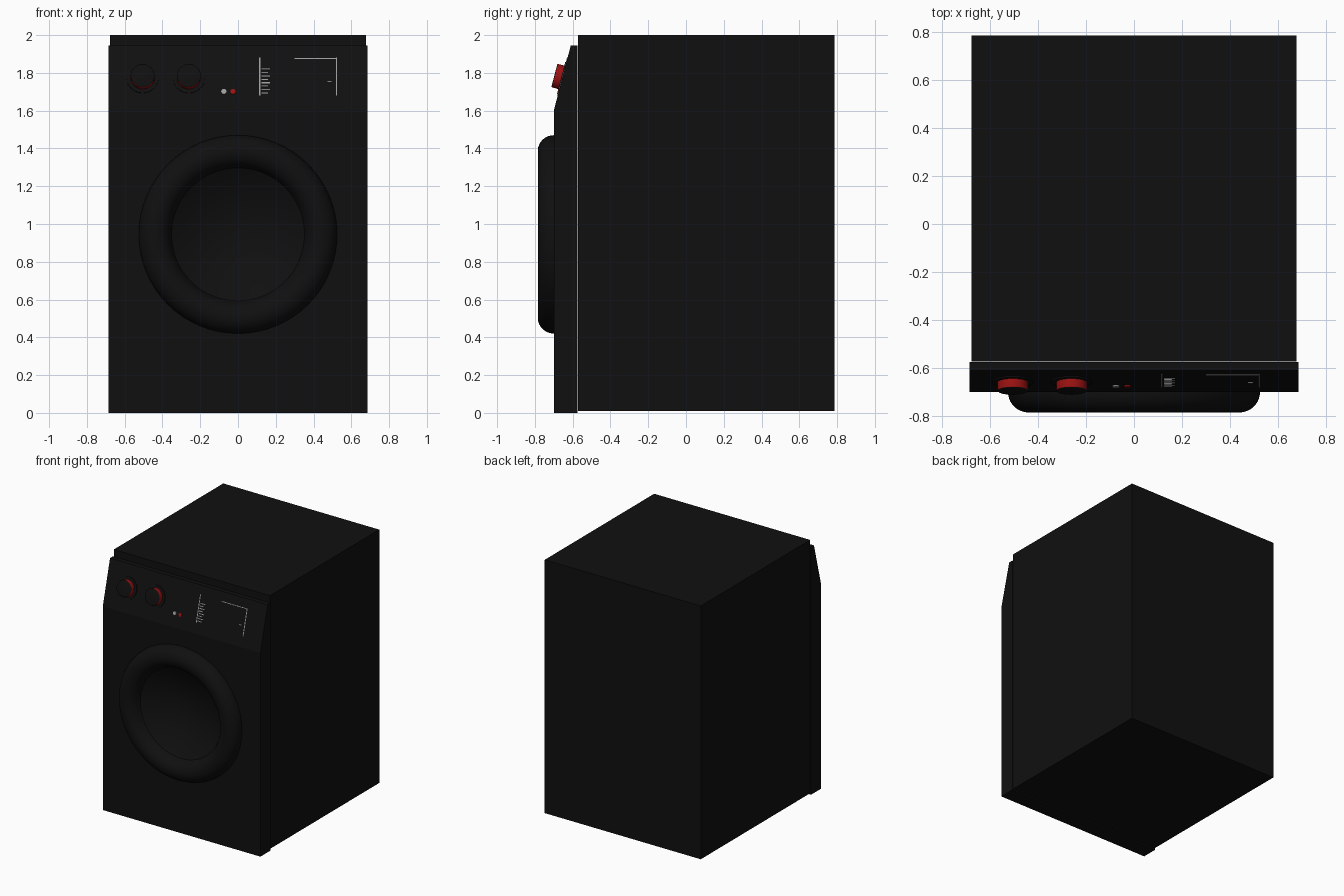
import bpy, bmesh, math
from mathutils import Matrix, Vector

if "Cube" in bpy.data.objects:
    bpy.data.objects.remove(bpy.data.objects["Cube"])


def material(name, col):
    m = bpy.data.materials.new(name)
    m.diffuse_color = (*col, 1)
    m.use_nodes = True
    m.node_tree.nodes["Principled BSDF"].inputs["Base Color"].default_value = m.diffuse_color
    return m


BLACK = material("black", (0.005, 0.005, 0.005))
RED = material("red", (0.33, 0.006, 0.006))
GREY = material("grey", (0.35, 0.35, 0.35))


def finish(name, bm, *mats, smooth=False):
    bmesh.ops.recalc_face_normals(bm, faces=bm.faces)
    me = bpy.data.meshes.new(name)
    bm.to_mesh(me)
    bm.free()
    ob = bpy.data.objects.new(name, me)
    bpy.context.collection.objects.link(ob)
    for m in mats:
        me.materials.append(m)
    if smooth:
        bpy.ops.object.select_all(action='DESELECT')
        ob.select_set(True)
        bpy.context.view_layer.objects.active = ob
        bpy.ops.object.shade_smooth_by_angle(angle=math.radians(35))
    return ob


def box(name, lo, hi, mat):
    bm = bmesh.new()
    size = [b - a for a, b in zip(lo, hi)]
    mid = [(a + b) / 2 for a, b in zip(lo, hi)]
    bmesh.ops.create_cube(bm, size=1, matrix=Matrix.Translation(mid) @ Matrix.Diagonal((*size, 1)))
    return finish(name, bm, mat)


def disc(name, r, depth, mats, bevel=0):
    """Cylinder standing on local z = 0, cap coloured by mats[-1]."""
    bm = bmesh.new()
    bmesh.ops.create_cone(bm, cap_ends=True, segments=40, radius1=r, radius2=r, depth=depth,
                          matrix=Matrix.Translation((0, 0, depth / 2)))
    if bevel:
        edges = [e for e in bm.edges if all(v.co.z > depth * 0.9 for v in e.verts)]
        bmesh.ops.bevel(bm, geom=edges, offset=bevel, segments=3, profile=0.5, affect='EDGES')
    bm.normal_update()
    for f in bm.faces:
        f.material_index = len(mats) - 1 if f.normal.z > 0.3 else 0
    return finish(name, bm, *mats, smooth=True)


# Control panel slope
TILT = math.atan2(0.09, 0.345)


def on_slope(ob, x, z, lift=0):
    """Place an object so its local z points out of the sloped panel."""
    y = -0.70 + (z - 1.6) * math.tan(TILT)
    n = Vector((0, -math.cos(TILT), math.sin(TILT)))
    ob.location = Vector((x, y, z)) + n * lift
    ob.rotation_euler = (math.pi / 2 - TILT, 0, 0)


# Cabinet
box("cabinet", (-0.678, -0.573, 0.01), (0.678, 0.785, 2.0), BLACK)

# Front panel: side profile extruded across the width
bm = bmesh.new()
profile = [(-0.575, 0), (-0.70, 0), (-0.70, 1.6), (-0.61, 1.945), (-0.575, 1.945)]
face = bm.faces.new([bm.verts.new((-0.685, y, z)) for y, z in profile])
ext = bmesh.ops.extrude_face_region(bm, geom=[face])
bmesh.ops.translate(bm, vec=(1.37, 0, 0), verts=[g for g in ext["geom"] if isinstance(g, bmesh.types.BMVert)])
front = finish("front_panel", bm, BLACK)

# Door opening in the front panel
DOOR_Z = 0.945
cutter = disc("door_opening_cutter", 0.44, 0.4, [BLACK])
cutter.location = (0, -0.45, DOOR_Z)
cutter.rotation_euler = (math.pi / 2, 0, 0)
cutter.hide_render = True
cutter.hide_viewport = True
cut = front.modifiers.new("door_opening", 'BOOLEAN')
cut.operation = 'DIFFERENCE'
cut.object = cutter

# Door: rounded rim and concave glass, both turned around the door axis


def lathe(name, pts, mat):
    bm = bmesh.new()
    vs = [bm.verts.new((r, y, DOOR_Z)) for r, y in pts]
    es = [bm.edges.new(p) for p in zip(vs, vs[1:])]
    bmesh.ops.spin(bm, geom=vs + es, cent=(0, 0, DOOR_Z), axis=(0, 1, 0),
                   angle=math.tau, steps=64, use_duplicate=False)
    bmesh.ops.remove_doubles(bm, verts=bm.verts, dist=1e-5)
    ob = finish(name, bm, mat, smooth=True)
    # Open shell: make sure the faces look out to the front
    if sum(p.normal.y * p.area for p in ob.data.polygons) > 0:
        ob.data.flip_normals()
    return ob


rim = [(0.525, -0.695)]
for i in range(17):
    a = math.radians(i * 9.5)
    rim.append((0.44 + 0.085 * math.cos(a), -0.70 - 0.085 * math.sin(a)))
rim.append((0.352, -0.71))
lathe("door_rim", rim, BLACK)
glass = []
for i in range(13):
    r = 0.354 * (1 - i / 12)
    glass.append((r, -0.71 + 0.11 * (1 - (r / 0.354) ** 2)))
lathe("door_glass", glass, BLACK)

# Knobs: dial ring, red grip with black face
for i, x in enumerate((-0.505, -0.26)):
    on_slope(disc(f"dial_ring_{i}", 0.085, 0.006, [BLACK]), x, 1.775)
    on_slope(disc(f"knob_{i}", 0.064, 0.044, [RED, BLACK], bevel=0.006), x, 1.775)

# Indicator lights
on_slope(disc("grey_light", 0.014, 0.006, [GREY]), -0.075, 1.70)
on_slope(disc("red_light", 0.014, 0.006, [RED]), -0.027, 1.70)


# Printed programme chart: thin plates on the slope
def plate(name, x0, x1, z0, z1):
    h = (z1 - z0) / 2 / math.cos(TILT)
    w = (x1 - x0) / 2
    on_slope(box(name, (-w, -h, 0), (w, h, 0.003), GREY), (x0 + x1) / 2, (z0 + z1) / 2)


plate("chart_left_line", 0.112, 0.119, 1.68, 1.88)
plate("chart_right_line", 0.518, 0.525, 1.68, 1.88)
plate("chart_top_line", 0.30, 0.525, 1.873, 1.878)
for i in range(8):
    z = 1.69 + i * 0.018
    plate(f"chart_row_{i}", 0.125, 0.158 + 0.012 * (i % 2), z, z + 0.006)
plate("chart_mark", 0.475, 0.495, 1.75, 1.756)
